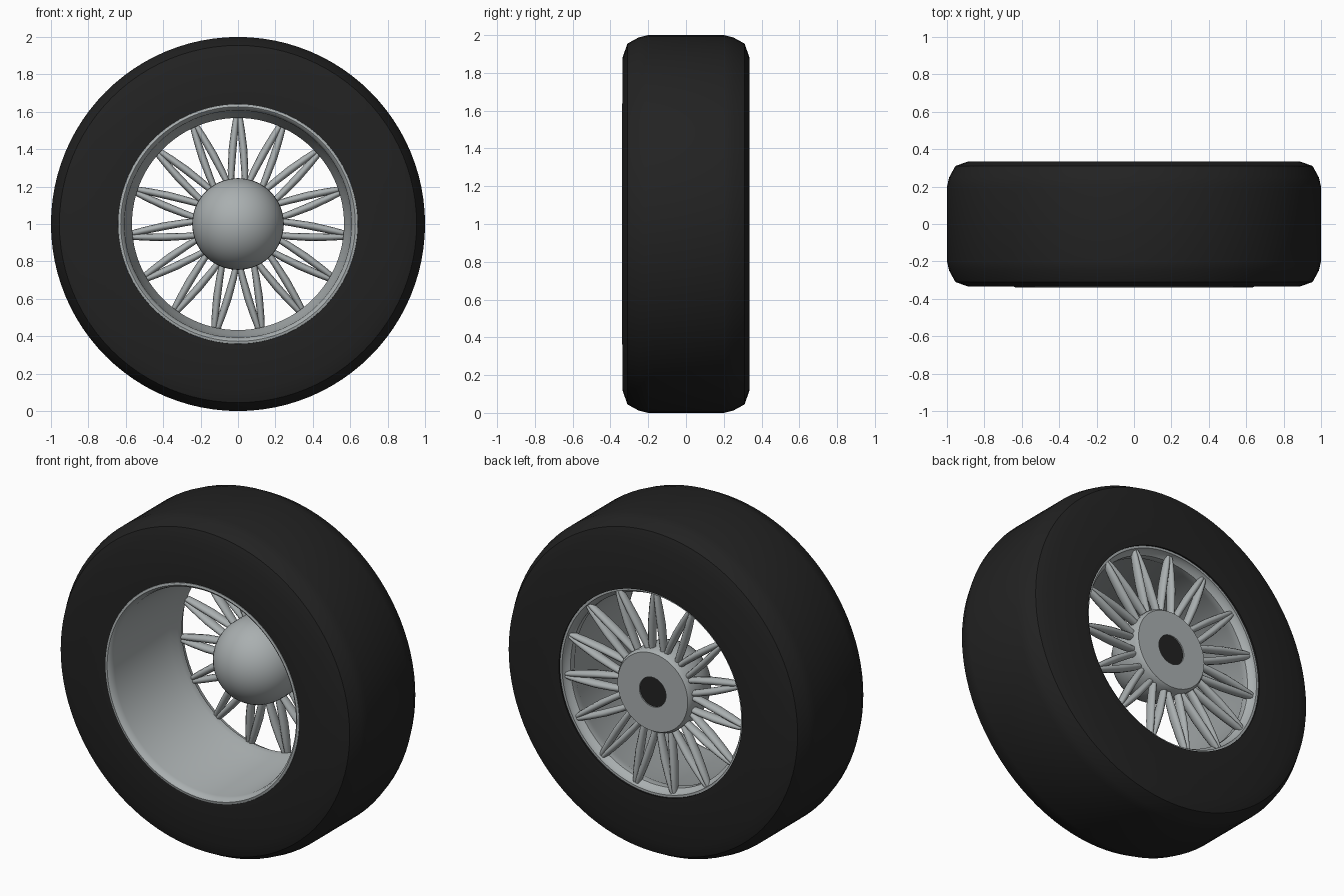
import bpy, bmesh
from math import pi, sin, cos, radians
from mathutils import Matrix, Vector

cube = bpy.data.objects.get("Cube")
if cube:
    bpy.data.objects.remove(cube, do_unlink=True)

CENTRE = Vector((0, 0, 1))


def material(name, colour):
    m = bpy.data.materials.new(name)
    m.use_nodes = True
    m.diffuse_color = (*colour, 1)
    m.node_tree.nodes["Principled BSDF"].inputs["Base Color"].default_value = (*colour, 1)
    return m


rubber = material("black rubber", (0.016, 0.016, 0.016))
metal = material("grey metal", (0.40, 0.43, 0.435))


def finish(bm, name, mat, angle=40):
    bmesh.ops.remove_doubles(bm, verts=bm.verts, dist=0.0001)
    bmesh.ops.recalc_face_normals(bm, faces=bm.faces)
    mesh = bpy.data.meshes.new(name)
    bm.to_mesh(mesh)
    bm.free()
    mesh.materials.append(mat)
    mesh.shade_smooth()
    mesh.set_sharp_from_angle(angle=radians(angle))
    obj = bpy.data.objects.new(name, mesh)
    obj.location = CENTRE
    bpy.context.collection.objects.link(obj)
    return obj


def lathe(name, profile, mat, closed=False, steps=96, angle=40):
    """Turn a (radius, y) profile around the axle."""
    bm = bmesh.new()
    pts = profile + profile[:1] if closed else profile
    verts = [bm.verts.new((r, y, 0)) for r, y in pts]
    edges = [bm.edges.new(pair) for pair in zip(verts, verts[1:])]
    bmesh.ops.spin(bm, geom=verts + edges, cent=(0, 0, 0), axis=(0, 1, 0),
                   angle=2 * pi, steps=steps)
    return finish(bm, name, mat, angle)


# Tyre: chamfered shoulders, flat tread and sidewalls
shoulder = [(0.885, 0.335), (0.955, 0.31), (0.988, 0.25), (1.0, 0.2)]
tyre = [(0.605, 0.335)] + shoulder
tyre += [(r, -y) for r, y in reversed(shoulder)] + [(0.638, -0.335)]
lathe("tyre", tyre, rubber, closed=True)

# Rim: rolled front lip, tapering barrel, flared back edge
lathe("rim", [(0.645, -0.325), (0.64, -0.337), (0.627, -0.34), (0.615, -0.33),
              (0.607, -0.3), (0.588, 0.2), (0.567, 0.24), (0.567, 0.28),
              (0.588, 0.3), (0.592, 0.325), (0.607, 0.325), (0.62, 0.26)],
      metal, closed=True)

# Hub: domed front, short cylinder, flat back with an axle bore
R = 0.245
dome = [(R * sin(i * pi / 24), 0.19 - R * cos(i * pi / 24)) for i in range(13)]
lathe("hub", dome + [(R, 0.295), (0.232, 0.315), (0.088, 0.315), (0.088, 0.29)],
      metal, steps=64)
lathe("axle_bore", [(0, 0.308), (0.0875, 0.308), (0.0875, 0.28), (0, 0.28)],
      rubber, steps=48)

# Spokes: fifteen pairs of spindle-shaped bars meeting at the rim
STATIONS = [(0.2, 0.038, 0.015), (0.29, 0.036, 0.019), (0.4, 0.029, 0.021),
            (0.5, 0.018, 0.019), (0.56, 0.011, 0.016), (0.598, 0.006, 0.011)]
bm = bmesh.new()
SIDES = 10
for n in range(15):
    turn = Matrix.Rotation(n * 2 * pi / 15, 3, 'Y')
    for side in (-1, 1):
        rings = []
        for r, off, w in STATIONS:
            y = 0.26 + 0.03 * (r - 0.2) / 0.4
            rings.append([bm.verts.new(turn @ Vector((
                side * off + w * cos(a), y + 1.5 * w * sin(a), r)))
                for a in (2 * pi * k / SIDES for k in range(SIDES))])
        for lo, hi in zip(rings, rings[1:]):
            for k in range(SIDES):
                j = (k + 1) % SIDES
                bm.faces.new((lo[k], lo[j], hi[j], hi[k]))
        bm.faces.new(rings[0])
        bm.faces.new(rings[-1])
finish(bm, "spokes", metal, 50)
